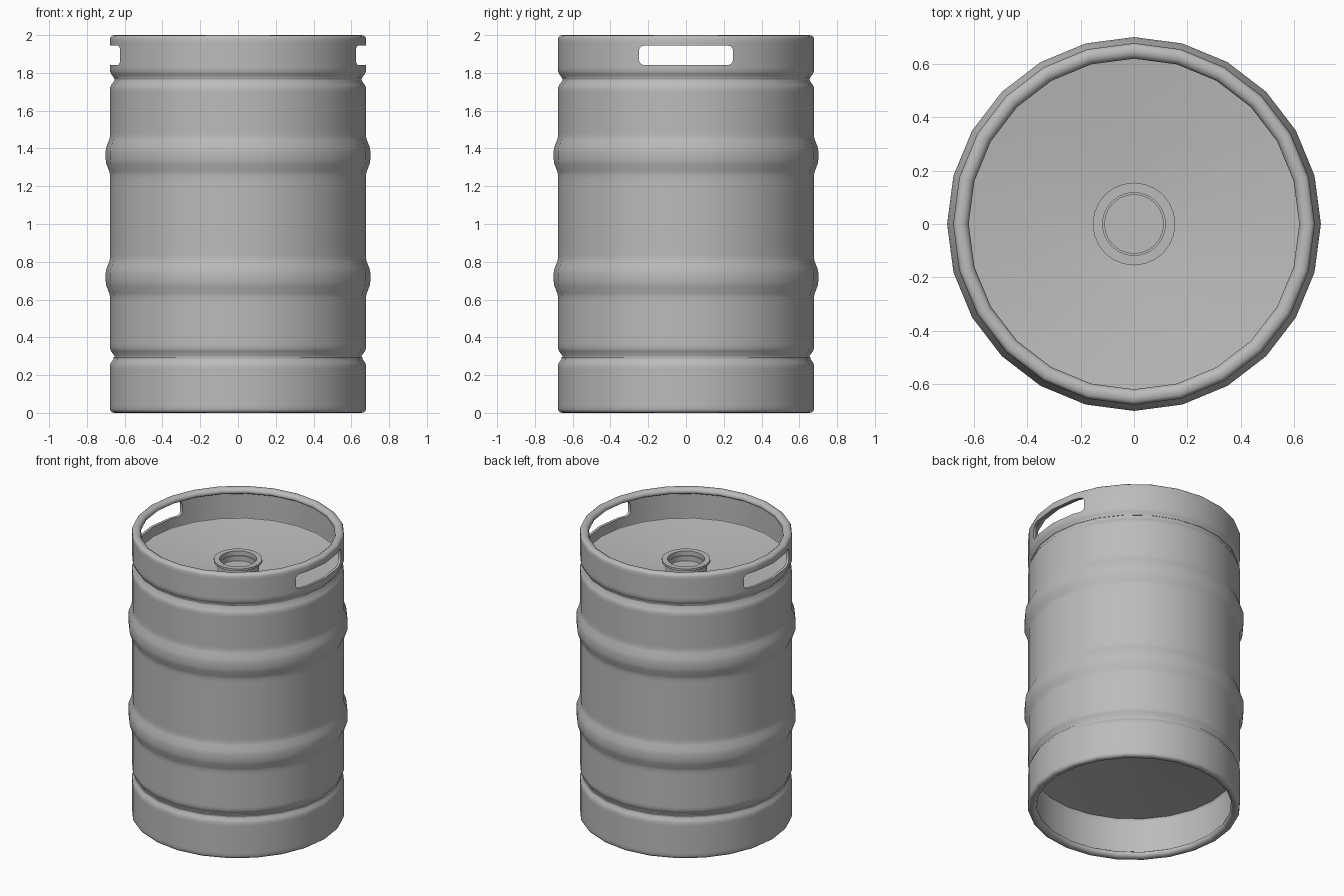
import bpy, bmesh, math

cube = bpy.data.objects.get("Cube")
if cube:
    bpy.data.objects.remove(cube, do_unlink=True)

SIDES = 24
R = 0.678       # outer wall radius
INNER = 0.66    # inside of the thin top and bottom skirts

steel = bpy.data.materials.new("brushed steel grey")
steel.use_nodes = True
steel.diffuse_color = (0.5, 0.5, 0.5, 1)
steel.node_tree.nodes["Principled BSDF"].inputs["Base Color"].default_value = (0.5, 0.5, 0.5, 1)


def add_object(name, bm):
    bmesh.ops.recalc_face_normals(bm, faces=bm.faces)
    mesh = bpy.data.meshes.new(name)
    bm.to_mesh(mesh)
    bm.free()
    mesh.materials.append(steel)
    obj = bpy.data.objects.new(name, mesh)
    bpy.context.collection.objects.link(obj)
    return obj


def lathe(name, profile):
    """Spin a (radius, height) profile around the z axis into a closed solid."""
    bm = bmesh.new()
    verts = [bm.verts.new((r, 0, z)) for r, z in profile]
    edges = [bm.edges.new(pair) for pair in zip(verts, verts[1:])]
    bmesh.ops.spin(bm, geom=verts + edges, cent=(0, 0, 0), axis=(0, 0, 1),
                   angle=math.tau, steps=SIDES)
    bmesh.ops.remove_doubles(bm, verts=bm.verts, dist=0.0005)
    return add_object(name, bm)


def select_only(obj):
    bpy.ops.object.select_all(action='DESELECT')
    obj.select_set(True)
    bpy.context.view_layer.objects.active = obj


def smooth(obj):
    select_only(obj)
    bpy.ops.object.shade_smooth_by_angle(angle=math.radians(50))


def symmetric(z, half):
    """Mirror the lower half of a wall feature about height z."""
    return [(r, z - d) for r, d in half] + [(r, z + d) for r, d in reversed(half)]


def groove(z):
    return symmetric(z, [(R, 0.065), (R, 0.045), (0.672, 0.03), (0.653, 0.003)])


def hoop(z):
    return symmetric(z, [(R, 0.125), (R, 0.1), (0.682, 0.083), (0.697, 0.045), (0.701, 0.02)])


# Rolled lip from the inside of a skirt to its outside; depth is measured from the end
lip = [(INNER, 0.045), (0.635, 0.043), (0.623, 0.035), (0.62, 0.024), (0.626, 0.01),
       (0.638, 0.002), (0.65, 0), (0.665, 0.002), (0.674, 0.009), (R, 0.02), (R, 0.04)]

# Shell: recessed base, skirt, wall with grooves and hoops, rolled rim, dished lid
base = [(0, 0.36), (0.13, 0.36), (INNER, 0.295)] + lip
rim = [(r, 2 - d) for r, d in reversed(lip)]
lid = [(INNER, 1.775), (0.13, 1.705), (0, 1.705)]
shell = lathe("keg_shell", base + groove(0.297) + hoop(0.717) + hoop(1.363)
              + groove(1.765) + rim + lid)

# Rounded slot cut through both sides of the rim for the hand holds
bm = bmesh.new()
loop = []
for cy, cz, start in ((0.22, 1.915, 0), (-0.22, 1.915, 90), (-0.22, 1.871, 180), (0.22, 1.871, 270)):
    for step in range(4):
        a = math.radians(start + 30 * step)
        loop.append(bm.verts.new((-1, cy + 0.03 * math.cos(a), cz + 0.03 * math.sin(a))))
face = bm.faces.new(loop)
extruded = bmesh.ops.extrude_face_region(bm, geom=[face])
bmesh.ops.translate(bm, vec=(2, 0, 0),
                    verts=[g for g in extruded["geom"] if isinstance(g, bmesh.types.BMVert)])
cutter = add_object("hand_hold_cutter", bm)
cutter.hide_render = True

cut = shell.modifiers.new("hand holds", 'BOOLEAN')
cut.operation = 'DIFFERENCE'
cut.solver = 'EXACT'
cut.object = cutter
select_only(shell)
bpy.ops.object.modifier_apply(modifier=cut.name)
bpy.data.objects.remove(cutter, do_unlink=True)
smooth(shell)

# Valve collar: neck, flange and stepped recess
collar = lathe("valve_collar", [
    (0, 1.69), (0.134, 1.69), (0.134, 1.775), (0.155, 1.78), (0.155, 1.795),
    (0.118, 1.795), (0.118, 1.765), (0.11, 1.765), (0.11, 1.73), (0, 1.73)])
smooth(collar)
